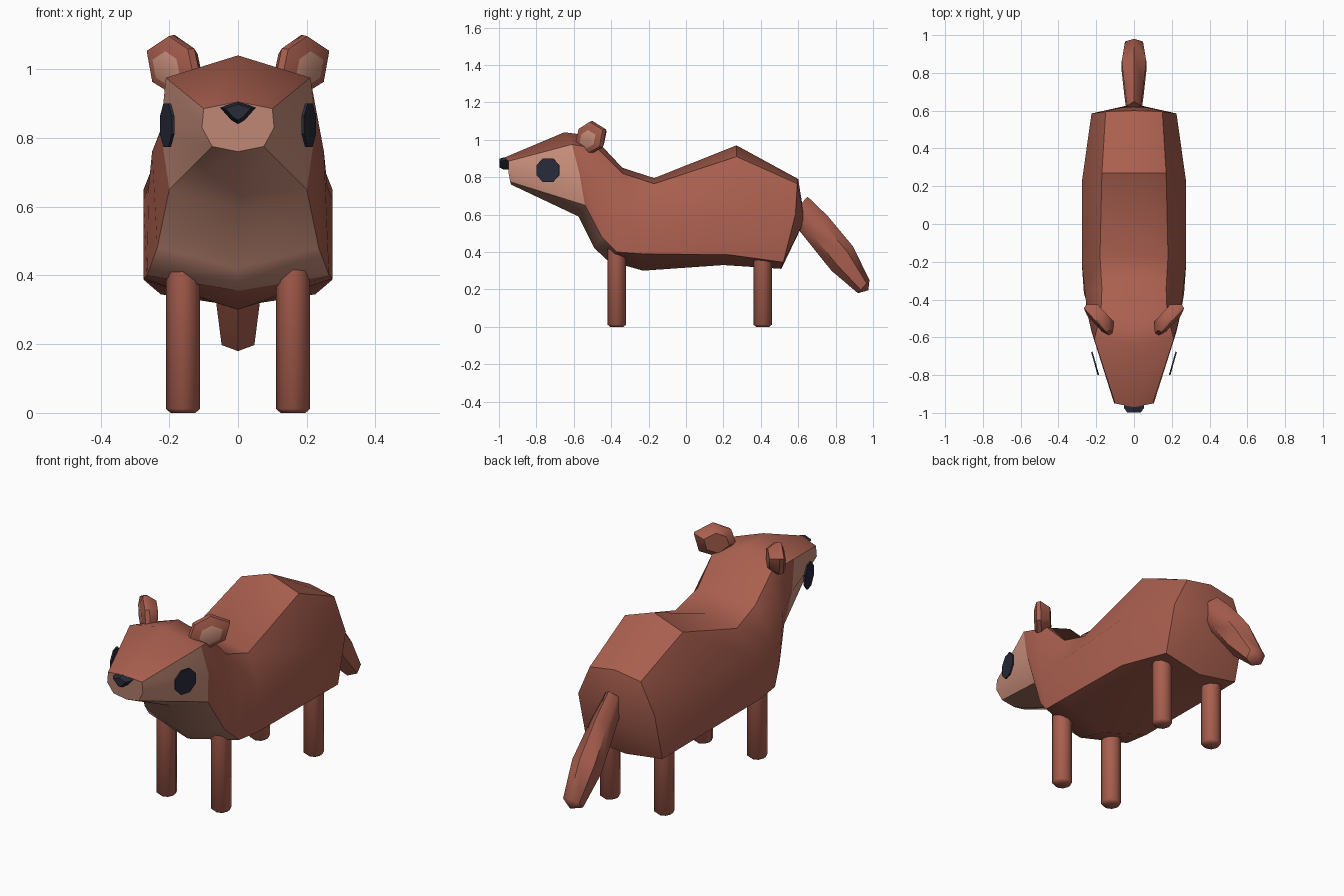
import bpy, bmesh, math
from mathutils import Vector

if "Cube" in bpy.data.objects:
    bpy.data.objects.remove(bpy.data.objects["Cube"])


def material(name, rgb):
    m = bpy.data.materials.new(name)
    m.use_nodes = True
    m.diffuse_color = (*rgb, 1)
    bsdf = next(n for n in m.node_tree.nodes if n.type == 'BSDF_PRINCIPLED')
    bsdf.inputs["Base Color"].default_value = (*rgb, 1)
    bsdf.inputs["Roughness"].default_value = 0.8
    return m


FUR = material("russet_fur", (0.40, 0.115, 0.078))
TAN = material("pale_tan", (0.62, 0.29, 0.21))
DARK = material("dark_navy", (0.022, 0.024, 0.042))


def loft(name, rings, mats, rule=None, tip=None, angle=40):
    """Skin equal rings of points; rule(station, segment) gives the material index.
    Station -1 is the start cap. The end closes on tip, or with a flat cap."""
    bm = bmesh.new()
    vs = [[bm.verts.new(p) for p in ring] for ring in rings]
    n = len(vs[0])

    def face(verts, station, seg):
        f = bm.faces.new(verts)
        if rule:
            f.material_index = rule(station, seg)

    face(vs[0], -1, 0)
    for i in range(len(vs) - 1):
        for k in range(n):
            j = (k + 1) % n
            face((vs[i][k], vs[i][j], vs[i + 1][j], vs[i + 1][k]), i, k)
    last = len(vs) - 1
    if tip:
        t = bm.verts.new(tip)
        for k in range(n):
            face((vs[-1][k], vs[-1][(k + 1) % n], t), last, k)
    else:
        face(vs[-1], last, 0)
    bmesh.ops.recalc_face_normals(bm, faces=bm.faces)
    me = bpy.data.meshes.new(name)
    bm.to_mesh(me)
    bm.free()
    for m in mats:
        me.materials.append(m)
    ob = bpy.data.objects.new(name, me)
    bpy.context.collection.objects.link(ob)
    bpy.ops.object.select_all(action='DESELECT')
    ob.select_set(True)
    bpy.context.view_layer.objects.active = ob
    bpy.ops.object.shade_smooth_by_angle(angle=math.radians(angle))
    return ob


def oval(center, u, v, n, phase=0.0):
    """Ring of n points around center with half axes u and v."""
    c, u, v = Vector(center), Vector(u), Vector(v)
    angles = [2 * math.pi * k / n + phase for k in range(n)]
    return [c + u * math.cos(a) + v * math.sin(a) for a in angles]


# Body and head: half sections from top centre, down the +x side, to bottom centre
sections = [
    [(0, -.97, .905), (.10, -.95, .885), (.105, -.95, .83), (.075, -.94, .775), (0, -.935, .76)],
    [(0, -.65, 1.04), (.21, -.61, .975), (.225, -.57, .82), (.20, -.54, .65), (0, -.575, .59)],
    [(0, -.50, 1.02), (.175, -.47, .95), (.25, -.46, .76), (.235, -.45, .48), (0, -.49, .42)],
    [(0, -.34, .85), (.17, -.34, .82), (.26, -.35, .66), (.265, -.37, .40), (0, -.42, .355)],
    [(0, -.17, .795), (.18, -.17, .765), (.275, -.22, .62), (.275, -.23, .39), (0, -.23, .30)],
    [(0, .27, .97), (.17, .27, .91), (.275, .23, .65), (.272, .23, .385), (0, .20, .33)],
    [(0, .60, .79), (.15, .595, .765), (.225, .585, .60), (.225, .52, .345), (0, .51, .31)],
]


def whole(half):
    return half + [(-x, y, z) for x, y, z in half[3:0:-1]]


def body_colour(station, k):
    seg = min(k, 7 - k)
    face = station == 0 and seg >= 1
    chest = station in (1, 2) and seg == 3
    return 1 if station == -1 or face or chest else 0


loft("body", [whole(s) for s in sections], [FUR, TAN], body_colour, tip=(0, .635, .57))

# Nose
outline = [(-.052, .888), (0, .906), (.052, .888), (.02, .852), (0, .84), (-.02, .852)]
loft("nose", [[(x * s, y, .88 + (z - .88) * s) for x, z in outline]
              for y, s in ((-.94, 1), (-.975, 1), (-.998, .7))], [DARK], angle=30)

# Tail: centre y, z, half width, half thickness
tail_dir = Vector((0, .66, .75))
tail = [(.60, .64, .042, .075), (.70, .53, .058, .085), (.835, .365, .075, .087), (.95, .215, .055, .047)]
loft("tail", [oval((0, y, z), (w, 0, 0), tail_dir * t, 6, math.pi / 6) for y, z, w, t in tail],
     [FUR], tip=(0, .975, .195), angle=50)

# Ear outline: along the ear's width, and up
ear_shape = [(-.02, -.10), (-.11, -.04), (-.085, .04), (0, .08), (.10, .035), (.075, -.06)]

for side, s in (("left", 1), ("right", -1)):
    # Legs
    for pos, y in (("front", -.37), ("hind", .41)):
        levels = ((.46, .05), (.012, .05), (0, .036))
        loft(f"{pos}_leg_{side}",
             [oval((s * .16, y, z), (r, 0, 0), (0, r, 0), 8) for z, r in levels], [FUR], angle=50)

    # Ears, with a pale inset facing forward and outward
    u, n, c = Vector((s * .68, .73, 0)), Vector((s * .73, -.68, 0)), Vector((s * .185, -.50, 1.02))

    def ear_ring(scale, depth, drop=0.0):
        return [c + u * a * scale + Vector((0, 0, b * scale - drop)) + n * depth for a, b in ear_shape]

    loft(f"ear_{side}", [ear_ring(.55, .036, .012), ear_ring(.95, .022), ear_ring(1, 0), ear_ring(.6, -.045)],
         [FUR, TAN], lambda st, k: 1 if st == -1 else 0, angle=45)

    # Eyes: thin octagonal plates
    along, out = Vector((s * .27, .96, 0)), Vector((s * .96, -.27, 0))
    eye = Vector((s * .206, -.738, .837))
    loft(f"eye_{side}", [oval(eye + out * d, along * .069, (0, 0, .069), 8, math.pi / 8)
                         for d in (-.004, .004)], [DARK], angle=30)
